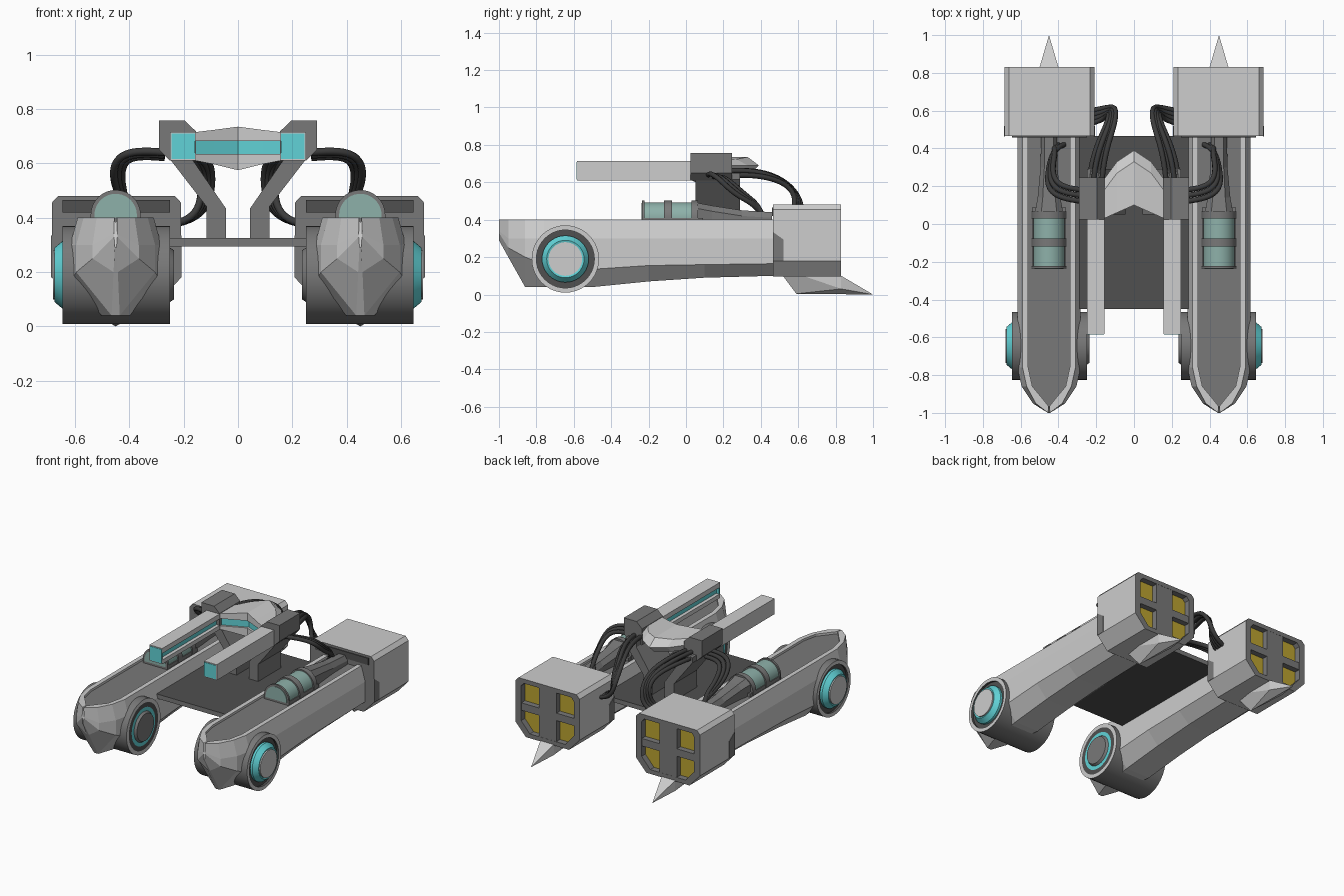
import bpy, bmesh, math
from mathutils import Vector

if "Cube" in bpy.data.objects:
    bpy.data.objects.remove(bpy.data.objects["Cube"])

COLOURS = {
    "light grey": (0.61, 0.61, 0.61), "mid grey": (0.19, 0.19, 0.19),
    "dark grey": (0.08, 0.08, 0.08), "cable grey": (0.045, 0.045, 0.045),
    "cyan": (0.12, 0.65, 0.68), "glass teal": (0.27, 0.44, 0.40),
    "nozzle yellow": (0.50, 0.37, 0.03),
}
NAMES = list(COLOURS)
MATS = []
for n, c in COLOURS.items():
    m = bpy.data.materials.new(n)
    m.diffuse_color = (*c, 1)
    m.use_nodes = True
    m.node_tree.nodes["Principled BSDF"].inputs["Base Color"].default_value = m.diffuse_color
    MATS.append(m)
LIGHT, MID, DARK, CABLE, CYAN, GLASS, YELLOW = range(7)


def finish(name, bm, mirror=True, smooth=False):
    bmesh.ops.remove_doubles(bm, verts=bm.verts, dist=1e-5)
    bmesh.ops.recalc_face_normals(bm, faces=bm.faces)
    me = bpy.data.meshes.new(name)
    bm.to_mesh(me)
    bm.free()
    ob = bpy.data.objects.new(name, me)
    bpy.context.collection.objects.link(ob)
    for m in MATS:
        me.materials.append(m)
    if smooth:
        bpy.ops.object.select_all(action='DESELECT')
        ob.select_set(True)
        bpy.context.view_layer.objects.active = ob
        bpy.ops.object.shade_smooth_by_angle(angle=math.radians(30))
    if mirror:
        ob.modifiers.new("mirror", 'MIRROR').use_mirror_merge = False
    return ob


def loft(name, rings, mat, cap0=MID, cap1=MID, mirror=True, smooth=False):
    """Join closed rings of points; mat is an index or a rule (ring, segment)."""
    bm = bmesh.new()
    vs = [[bm.verts.new(p) for p in r] for r in rings]
    n = len(rings[0])
    for i in range(len(rings) - 1):
        for j in range(n):
            k = (j + 1) % n
            f = bm.faces.new((vs[i][j], vs[i][k], vs[i + 1][k], vs[i + 1][j]))
            f.material_index = mat(i, j) if callable(mat) else mat
    for ring, cap in ((vs[0], cap0), (vs[-1], cap1)):
        if cap is not None:
            bm.faces.new(ring).material_index = cap
    return finish(name, bm, mirror, smooth)


def prism_y(name, prof, y0, y1, mat, cap0=None, cap1=None, mirror=True, smooth=False):
    rings = [[(x, y, z) for x, z in prof] for y in (y0, y1)]
    base = mat if not callable(mat) else MID
    return loft(name, rings, mat, base if cap0 is None else cap0,
                base if cap1 is None else cap1, mirror, smooth)


def box(name, x, y, z, mat, mirror=True):
    prof = [(x[0], z[0]), (x[1], z[0]), (x[1], z[1]), (x[0], z[1])]
    return prism_y(name, prof, y[0], y[1], mat, mirror=mirror)


def arch(cx, cz, r, base, n=20):
    """Half-round section standing on a flat base."""
    pts = [(cx + r * math.cos(math.pi * i / n), cz + r * math.sin(math.pi * i / n)) for i in range(n + 1)]
    return pts + [(cx - r, base), (cx + r, base)]


# Side hulls with a recessed deck: y, top width, deck width, side width, chamfer z, keel width, keel z
HX = 0.45
stations = [
    (-1.00, .005, .002, .006, .33, .003, .29), (-.95, .070, .042, .085, .25, .008, .20),
    (-.86, .118, .088, .145, .20, .015, .04), (-.76, .140, .110, .168, .16, .05, .04),
    (-.50, .140, .110, .168, .135, .09, .04), (-.20, .140, .110, .168, .155, .09, .07),
    (.10, .140, .110, .168, .16, .09, .09), (.47, .140, .110, .168, .165, .09, .10)]
rings = []
for y, wt, wd, wm, zc, wb, zb in stations:
    yd = y + (.035 if y < -.9 else 0)
    half = [(wd, yd, .385), (wd, yd, .40), (wt, y, .40), (wm, y, max(.30, zc + .01)), (wm, y, zc), (wb, y, zb)]
    rings.append([(HX + a, b, c) for a, b, c in half] + [(HX - a, b, c) for a, b, c in reversed(half)])
loft("side_hull", rings, lambda i, j: MID if j == 11 else LIGHT, LIGHT, LIGHT)

# Wheel drums turned around the x axis: x, radius, colour of the strip that follows
prof = [(.235, .001, MID), (.235, .09, MID), (.25, .10, CYAN), (.25, .125, DARK), (.25, .155, LIGHT),
        (.25, .18, MID), (.645, .18, LIGHT), (.645, .155, DARK), (.63, .155, DARK), (.63, .125, CYAN),
        (.645, .125, CYAN), (.675, .10, CYAN), (.672, .09, LIGHT), (.68, .09, LIGHT), (.68, .001, LIGHT)]
N = 40
loft("wheel_drum", [[(x, -.645 + r * math.cos(2 * math.pi * k / N), .19 + r * math.sin(2 * math.pi * k / N))
                     for k in range(N)] for x, r, _ in prof],
     lambda i, j: prof[i][2], MID, LIGHT, smooth=True)

# Engine boxes with a recessed yellow rear face
EX, EZ = .447, .2875
sec = [(-.238, .18), (-.238, .455), (-.215, .48), (.215, .48), (.238, .455), (.238, .18), (.16, .095), (-.16, .095)]
outer = [(EX + x, z) for x, z in sec]
inner = [(EX + x * .82, EZ + (z - EZ) * .85) for x, z in sec]
loft("engine_box", [[(x, y, z) for x, z in p] for p, y in
                    ((outer, .465), (outer, .83), (inner, .83), (inner, .79))],
     lambda i, j: LIGHT if i == 0 else MID, MID, YELLOW)
box("nozzle_bar_upright", (EX - .065, EX + .065), (.785, .829), (.12, .46), MID)
box("nozzle_bar_level", (EX - .20, EX + .20), (.785, .828), (.265, .315), MID)
box("engine_front_slot", (.25, .645), (.459, .467), (.42, .465), DARK)
for x in (EX - .24, EX + .236):
    notch = [(.464, .335), (.52, .295), (.52, .18), (.464, .18)]
    loft("engine_side_notch", [[(x + d, y, z) for y, z in notch] for d in (0, .004)], MID)

# Pointed keel fins under the engines
bm = bmesh.new()
for p in [(-.05, .48, .15), (.05, .48, .15), (-.05, .83, .10), (.05, .83, .10),
          (-.05, .83, .03), (.05, .83, .03), (0, .59, .004), (0, 1.0, 0)]:
    bm.verts.new((HX + p[0], p[1], p[2]))
bmesh.ops.convex_hull(bm, input=bm.verts)
finish("keel_fin", bm)

# Glass canisters with dark bands, and the tapered covers behind them
prism_y("canister_glass", arch(HX, .41, .083, .38), -.228, .06, GLASS, smooth=True)
for y0, y1 in ((-.235, -.222), (-.118, -.076), (.03, .065)):
    prism_y("canister_band", arch(HX, .41, .092, .38), y0, y1, MID, smooth=True)
prism_y("canister_front_glass", arch(HX, .41, .078, .40), -.238, -.234, GLASS)
box("canister_cradle", (HX - .088, HX + .088), (-.235, .09), (.38, .408), MID)
cover = []
for y, w, h in ((.06, .075, .49), (.14, .06, .475), (.30, .045, .45), (.46, .042, .44)):
    cover.append([(HX + a, y, z) for a, z in ((w, .38), (w, h - .03), (w * .55, h), (-w * .55, h), (-w, h - .03), (-w, .38))])
loft("canister_cover", cover, MID)

# Floor between the hulls
floor = box("floor_plate", (-.30, .30), (-.45, .465), (.295, .325), MID, mirror=False)
for f in floor.data.polygons:
    if abs(f.normal.z) > .5:
        f.material_index = DARK

# Bent struts and the shoulder blocks they carry
prism_y("head_strut", [(.045, .32), (.115, .32), (.115, .44), (.25, .615), (.25, .65), (.165, .65), (.165, .61), (.045, .435)],
        .05, .29, MID)
prism_y("shoulder_block", [(.155, .61), (.25, .61), (.29, .65), (.29, .757), (.195, .757), (.155, .718)],
        .025, .245, MID)

# Wedge-shaped head with a cyan visor: x, front y, rear y, top z, bottom z
head = []
for x, yf, yr, zt, zb in ((-.157, .03, .24, .715, .61), (-.09, .06, .33, .723, .597), (0, .10, .39, .735, .575),
                          (.09, .06, .33, .723, .597), (.157, .03, .24, .715, .61)):
    head.append([(x, y, z) for y, z in (
        (yf, zb), (yf, .634), (yf + .015, .634), (yf + .015, .682), (yf, .682), (yf, zt),
        (yr - .06, zt), (yr, .69), (yr - .05, .645))])
loft("head", head, lambda i, j: CYAN if j == 2 else LIGHT, LIGHT, LIGHT, mirror=False)

# Twin barrels, open on the inner side with a cyan core
prism_y("barrel", [(.155, .61), (.25, .61), (.25, .715), (.155, .715), (.155, .682), (.178, .682), (.178, .638), (.155, .638)],
        -.582, .05, lambda i, j: CYAN if j == 5 else LIGHT, LIGHT, LIGHT)
prism_y("barrel_muzzle", [(.158, .616), (.245, .616), (.245, .709), (.158, .709)], -.585, -.575, CYAN)


# Bundles of cables from the shoulder blocks to the hulls and engines
def cable(name, pts):
    cu = bpy.data.curves.new(name, 'CURVE')
    cu.dimensions = '3D'
    cu.bevel_depth = .014
    cu.bevel_resolution = 2
    cu.use_fill_caps = True
    for s in (1, -1):
        sp = cu.splines.new('NURBS')
        sp.points.add(len(pts) - 1)
        for q, (x, y, z) in zip(sp.points, pts):
            q.co = (s * x, y, z, 1)
        sp.order_u = 4
        sp.use_endpoint_u = True
        sp.resolution_u = 6
    cu.materials.append(MATS[CABLE])
    bpy.context.collection.objects.link(bpy.data.objects.new(name, cu))


for k in range(3):
    d = k * .03
    cable("hull_cable", [(.27, .12 + d, .64 - d * .3), (.37, .13 + d, .65 - d * .3), (.46 - d * .5, .17 + d, .63 - d * .3),
                         (.46 - d * .5, .27 + d, .52), (.43 - d * .3, .40, .47), (.37 + d, .42, .38)])
for k in range(4):
    d = k * .022
    cable("engine_cable", [(.17 + d, .22, .66 - (k % 2) * .025), (.16 + d, .36, .67 - (k % 2) * .025),
                           (.10 + d * .5, .52 + d * .3, .63 - d * .3), (.09 + d * .6, .63 - d * .4, .50),
                           (.13 + d * .3, .62 - d, .40), (.225, .60 - d, .38)])
